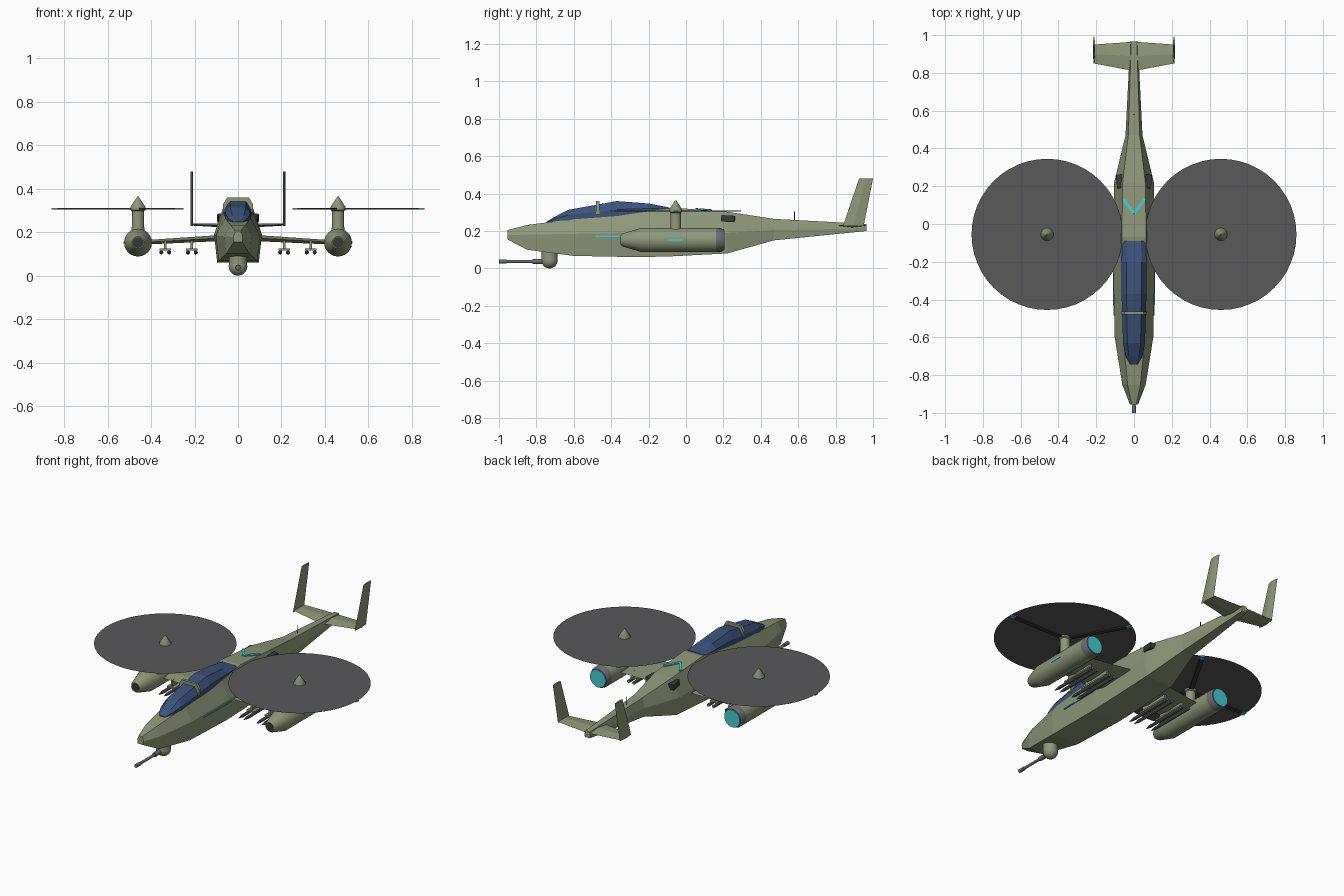
import bpy, bmesh, math
from mathutils import Vector

if "Cube" in bpy.data.objects:
    bpy.data.objects.remove(bpy.data.objects["Cube"])


def mat(name, r, g, b):
    m = bpy.data.materials.new(name)
    m.diffuse_color = (r, g, b, 1)
    m.use_nodes = True
    m.node_tree.nodes["Principled BSDF"].inputs["Base Color"].default_value = m.diffuse_color
    return m


GREEN = mat("olive", .27, .31, .19)
BLUE = mat("glass_blue", .045, .085, .2)
CYAN = mat("glow_cyan", .06, .6, .65)
DARK = mat("dark_metal", .04, .04, .045)
GREY = mat("grey_metal", .15, .15, .17)
DISC = mat("rotor_blur", .1, .1, .105)


def finish(name, bm, m):
    bmesh.ops.recalc_face_normals(bm, faces=bm.faces)
    me = bpy.data.meshes.new(name)
    bm.to_mesh(me)
    bm.free()
    ob = bpy.data.objects.new(name, me)
    bpy.context.collection.objects.link(ob)
    me.materials.append(m)
    return ob


def smooth(ob, angle=35):
    bpy.ops.object.select_all(action='DESELECT')
    ob.select_set(True)
    bpy.context.view_layer.objects.active = ob
    bpy.ops.object.shade_smooth_by_angle(angle=math.radians(angle))
    return ob


def loft(name, rings, m):
    """Skin a list of equal-length point rings and cap the ends."""
    bm = bmesh.new()
    vs = [[bm.verts.new(p) for p in r] for r in rings]
    n = len(vs[0])
    for a, b in zip(vs, vs[1:]):
        for i in range(n):
            j = (i + 1) % n
            bm.faces.new((a[i], a[j], b[j], b[i]))
    bm.faces.new(vs[0])
    bm.faces.new(vs[-1])
    return finish(name, bm, m)


def tube(name, x, z, stations, m, sides=24):
    """Round body along y from (y, radius) stations."""
    ang = [2 * math.pi * i / sides for i in range(sides)]
    return smooth(loft(name, [[(x + r * math.cos(a), y, z + r * math.sin(a)) for a in ang]
                              for y, r in stations], m))


def post(name, x, y, stations, m, sides=20):
    """Round body along z from (z, radius) stations."""
    ang = [2 * math.pi * i / sides for i in range(sides)]
    return smooth(loft(name, [[(x + r * math.cos(a), y + r * math.sin(a), z) for a in ang]
                              for z, r in stations], m))


def bar(name, a, b, w, h, m, up=(0, 0, 1)):
    """Rectangular bar from point a to point b."""
    a, b = Vector(a), Vector(b)
    side = (b - a).cross(Vector(up)).normalized() * w / 2
    top = side.cross(b - a).normalized() * h / 2
    return loft(name, [[p + side + top, p - side + top, p - side - top, p + side - top]
                       for p in (a, b)], m)


# Fuselage: y, half width, bottom z, widest z, top z, top half width
body = [(-.955, .022, .155, .178, .205, .012), (-.85, .062, .10, .18, .232, .034),
        (-.60, .102, .067, .185, .265, .058), (-.25, .11, .06, .19, .298, .066),
        (-.07, .11, .065, .19, .325, .064), (.22, .105, .08, .19, .303, .06),
        (.47, .045, .15, .205, .265, .03), (.965, .02, .20, .213, .238, .015)]
loft("fuselage", [[(-t, y, zt), (t, y, zt), (w, y, zm), (w * .87, y, zb),
                   (-w * .87, y, zb), (-w, y, zm)] for y, w, zb, zm, zt, t in body], GREEN)

# Canopy: y, base half width, base z, shoulder z, top z
glass = [(-.745, .018, .24, .246, .25), (-.70, .045, .24, .265, .277),
         (-.63, .058, .25, .285, .313), (-.37, .066, .27, .315, .36),
         (-.2, .066, .285, .32, .347), (-.09, .062, .30, .318, .326)]
loft("canopy", [[(-w, y, zb), (-w, y, zs), (-w * .6, y, zt), (w * .6, y, zt),
                 (w, y, zs), (w, y, zb)] for y, w, zb, zs, zt in glass], BLUE)
# Canopy frame hoop
hoop = [(-.068, .29), (-.068, .33), (-.05, .36), (.05, .36), (.068, .33), (.068, .29)]
loft("canopy_frame", [[(x, y, z) for x, z in hoop] for y in (-.48, -.463)], GREEN)

# Chin gun
bpy.ops.mesh.primitive_uv_sphere_add(segments=24, ring_count=14, radius=.043,
                                     location=(0, -.73, .043))
ball = bpy.context.object
ball.name = "gun_turret"
ball.data.materials.append(GREEN)
smooth(ball)
post("turret_neck", 0, -.73, [(.045, .042), (.10, .042)], GREEN)
tube("gun_barrel", 0, .037, [(-1, .011), (-.96, .011), (-.96, .008), (-.82, .008),
                             (-.82, .014), (-.75, .014)], GREY, 12)

# Tail plane, spine antenna and dorsal chevron
loft("tailplane", [[(x, y0, z), (x, (y0 + y1) / 2, z + t), (x, y1, z), (x, (y0 + y1) / 2, z - t)]
                   for x, y0, y1, z, t in ((-.212, .85, .95, .235, .005), (0, .81, .965, .228, .01),
                                           (.212, .85, .95, .235, .005))], GREEN)
post("antenna", 0, .58, [(.25, .003), (.305, .002)], DARK, 8)

for s, tag in ((-1, "left"), (1, "right")):
    # Tail fin
    loft(tag + "_tail_fin", [[(s * .212, y0, z), (s * .212 + .006, (y0 + y1) / 2, z),
                              (s * .212, y1, z), (s * .212 - .006, (y0 + y1) / 2, z)]
                             for y0, y1, z in ((.84, .95, .228), (.925, 1, .48))], GREEN)
    # Glowing trim and side exhaust
    bar(tag + "_chevron", (0, .055, .318), (s * .058, .135, .312), .016, .008, CYAN)
    bar(tag + "_side_stripe", (s * .105, -.485, .172), (s * .109, -.22, .172), .008, .006, CYAN)
    bar(tag + "_exhaust", (s * .072, .19, .268), (s * .08, .26, .264), .034, .034, DARK)
    # Stub wing
    loft(tag + "_wing", [[(s * x, y0, z), (s * x, y0 + .07, z + t), (s * x, y1, z),
                          (s * x, y0 + .07, z - t)]
                         for x, y0, y1, z, t in ((.08, -.2, .1, .173, .014),
                                                 (.43, -.16, .07, .153, .01))], GREEN)
    # Pylons with paired missiles
    for k, px in enumerate((.212, .335)):
        n = f"{tag}_pylon_{k}"
        bar(n, (s * px, -.17, .14), (s * px, .02, .14), .012, .045, GREEN)
        bar(n + "_rack", (s * px, -.18, .12), (s * px, .03, .12), .052, .009, GREEN)
        for d in (-.018, .018):
            tube(n + "_missile", s * px + d, .107, [(-.27, .002), (-.235, .0095), (.06, .0095)],
                 GREY, 10)
    # Engine nacelle
    nx = s * .46
    tube(tag + "_nacelle", nx, .152, [(-.348, .028), (-.335, .036), (-.24, .064), (.16, .064)], GREEN)
    tube(tag + "_intake", nx, .152, [(-.351, .025), (-.33, .025)], DARK)
    tube(tag + "_nozzle", nx, .152, [(.16, .064), (.185, .063), (.203, .056)], GREY)
    tube(tag + "_exhaust_glow", nx, .152, [(.19, .052), (.206, .052)], CYAN)
    bar(tag + "_nacelle_stripe", (nx + s * .063, -.1, .152), (nx + s * .063, -.02, .152),
        .006, .009, CYAN)
    # Rotor mast, hub cap, blades and blur disc
    hy = -.055
    post(tag + "_mast", nx, hy, [(.17, .034), (.23, .028), (.30, .028)], GREEN)
    post(tag + "_hub", nx, hy, [(.296, .026), (.302, .034), (.316, .034), (.364, .003)], GREEN)
    for k in range(3):
        a = 2 * math.pi * k / 3
        c = Vector((s * math.cos(a), math.sin(a), 0))
        h = Vector((nx, hy, .307))
        bar(tag + "_blade", h + c * .02, h + c * .37, .026, .006, DARK)
        bar(tag + "_blade_tip", h + c * .37, h + c * .397, .026, .006, CYAN)
    bm = bmesh.new()
    bmesh.ops.create_circle(bm, cap_ends=True, segments=48, radius=.4)
    finish(tag + "_rotor_disc", bm, DISC).location = (nx, hy, .312)
